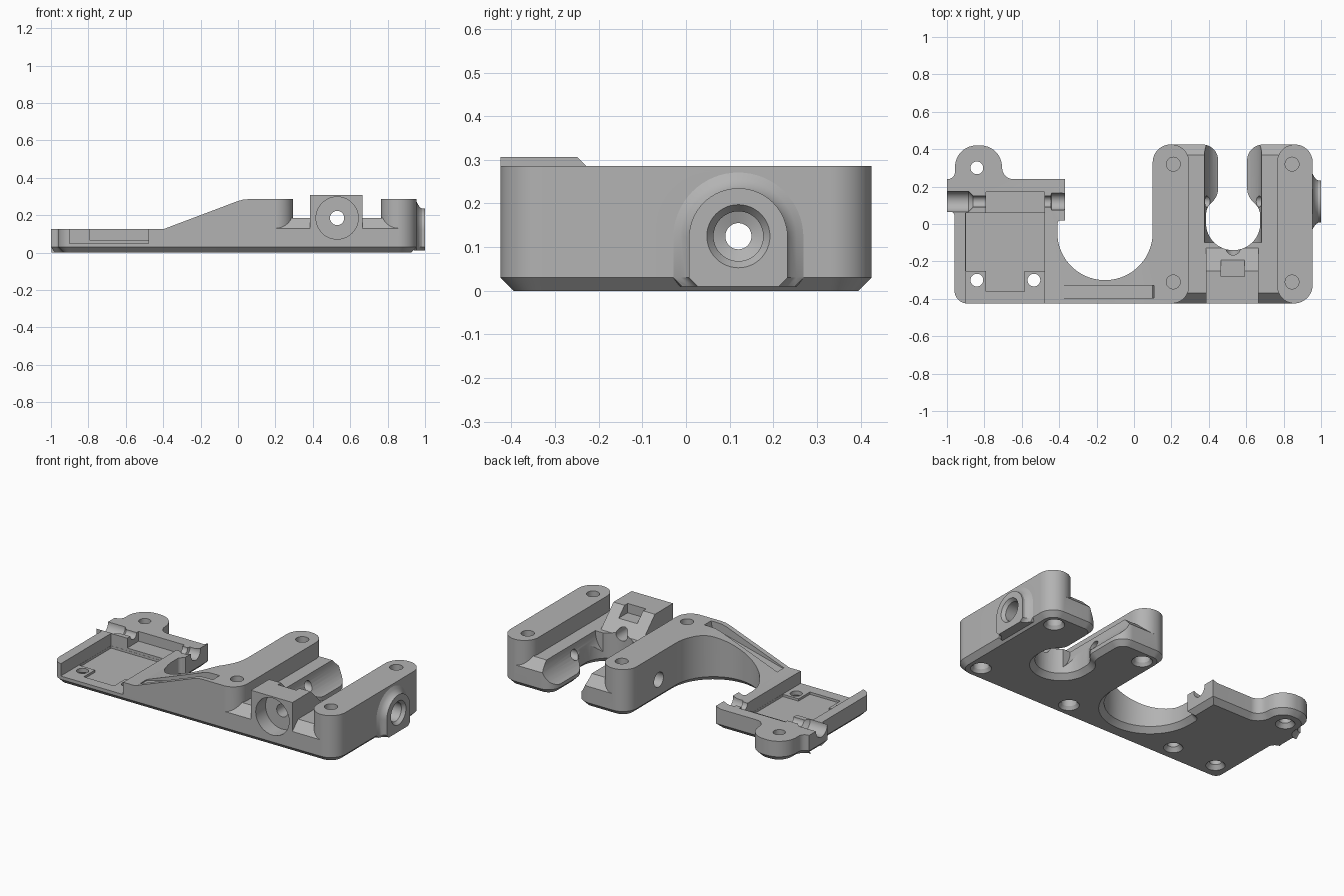
import bpy, bmesh, math
from mathutils import Vector, Matrix

cube = bpy.data.objects.get("Cube")
if cube:
    bpy.data.objects.remove(cube)

FRONT, BACK, AXLE_Y, AXLE_Z = -0.425, 0.425, 0.12, 0.125


def rounded(corners):
    """Outline from (x, y, radius) corners, each replaced by a tangent arc."""
    out = []
    for i, (x, y, r) in enumerate(corners):
        p = Vector((x, y))
        d1 = (p - Vector(corners[i - 1][:2])).normalized()
        d2 = (Vector(corners[(i + 1) % len(corners)][:2]) - p).normalized()
        turn = math.atan2(d1.x * d2.y - d1.y * d2.x, d1.dot(d2))
        if r == 0:
            arc = [p]
        else:
            side = math.copysign(1, turn)
            start = p - d1 * r * math.tan(abs(turn) / 2)
            centre = start + Vector((-d1.y, d1.x)) * r * side
            n = max(3, math.ceil(abs(turn) / math.radians(6)))
            arc = [centre + Matrix.Rotation(turn * k / n, 2) @ (start - centre) for k in range(n + 1)]
        for q in arc:
            if not out or (q - out[-1]).length > 0.002:
                out.append(q)
    return out


def inset(pts, d):
    out = []
    for i, p in enumerate(pts):
        a, b = (p - pts[i - 1]).normalized(), (pts[(i + 1) % len(pts)] - p).normalized()
        n1, n2 = Vector((-a.y, a.x)), Vector((-b.y, b.x))
        out.append(p + (n1 + n2) / (1 + n1.dot(n2)) * d)
    return out


def loft(name, layers, axis):
    """Solid through (position, outline) layers stacked along an axis."""
    place = {"x": lambda u, v, w: (w, u, v), "y": lambda u, v, w: (u, w, v),
             "z": lambda u, v, w: (u, v, w)}[axis]
    bm = bmesh.new()
    rings = [[bm.verts.new(place(p[0], p[1], w)) for p in pts] for w, pts in layers]
    for lo, hi in zip(rings, rings[1:]):
        for i in range(len(lo)):
            bm.faces.new((lo[i - 1], lo[i], hi[i], hi[i - 1]))
    bm.faces.new(rings[0])
    bm.faces.new(rings[-1])
    bmesh.ops.recalc_face_normals(bm, faces=bm.faces)
    mesh = bpy.data.meshes.new(name)
    bm.to_mesh(mesh)
    bm.free()
    ob = bpy.data.objects.new(name, mesh)
    bpy.context.scene.collection.objects.link(ob)
    return ob


def prism(pts, axis, a, b):
    return loft("cutter", [(a, pts), (b, pts)], axis)


def box(x, y, z):
    return prism([(x[0], y[0]), (x[1], y[0]), (x[1], y[1]), (x[0], y[1])], "z", *z)


def rod(axis, u, v, steps):
    """Turned cutter from (position, radius) steps around an axis."""
    ring = [(math.cos(k * math.tau / 48), math.sin(k * math.tau / 48)) for k in range(48)]
    return loft("cutter", [(w, [(u + r * c, v + r * s) for c, s in ring]) for w, r in steps], axis)


def combine(target, tool, operation="DIFFERENCE"):
    tool.hide_render = True
    mod = target.modifiers.new("combine", "BOOLEAN")
    mod.operation, mod.solver, mod.object = operation, "EXACT", tool
    bpy.context.view_layer.update()
    graph = bpy.context.evaluated_depsgraph_get()
    mesh = bpy.data.meshes.new_from_object(target.evaluated_get(graph))
    target.modifiers.clear()
    target.data = mesh
    bpy.data.objects.remove(tool)


# Bracket body: one outline with a chamfered lower edge
outline = rounded([
    (-0.96, FRONT, 0.07), (0.955, FRONT, 0.1), (0.955, BACK, 0.095),
    (0.605, BACK, 0.085), (0.605, 0.15, 0.1), (0.675, 0.08, 0.09),
    (0.675, -0.14, 0.144), (0.385, -0.14, 0.144), (0.385, 0.085, 0.09),
    (0.45, 0.15, 0.1), (0.45, BACK, 0.085), (0.10, BACK, 0.095),
    (0.10, -0.30, 0.254), (-0.41, -0.30, 0.254), (-0.41, 0.02, 0.02),
    (-0.37, 0.02, 0), (-0.37, 0.24, 0), (-0.70, 0.24, 0.06),
    (-0.715, 0.42, 0.115), (-0.957, 0.42, 0.115), (-0.957, 0.24, 0.04),
    (-1, 0.24, 0), (-1, 0.065, 0), (-0.96, 0.065, 0.02)])
body = loft("mounting_bracket", [(0, inset(outline, 0.03)), (0.03, outline), (0.307, outline)], "z")

# Low plate, ramp and arm tops
combine(body, prism([(-1.2, 0.125), (-0.40, 0.125), (0.0, 0.276), (0.03, 0.284), (0.06, 0.286),
                     (0.34, 0.286), (0.34, 0.5), (-1.2, 0.5)], "y", -0.7, 0.7))
combine(body, box((0.71, 1.2), (-0.7, 0.7), (0.286, 0.5)))

# Space around the arms, leaving the bevelled ledges and the clamp block
channel = prism(rounded([
    (0.2, -0.6, 0), (0.2, FRONT, 0), (0.295, FRONT, 0.095), (0.295, BACK, 0.095),
    (0.2, BACK, 0), (0.2, 0.6, 0), (0.86, 0.6, 0), (0.86, BACK, 0),
    (0.765, BACK, 0.095), (0.765, FRONT, 0.095), (0.86, FRONT, 0), (0.86, -0.6, 0)]), "z", 0.05, 0.5)
combine(channel, prism([(-0.7, 0), (-0.7, 0.13), (FRONT, 0.13), (-0.37, 0.185), (0.37, 0.185),
                        (BACK, 0.13), (0.7, 0.13), (0.7, 0)], "x", 0, 1))
combine(channel, prism([(-0.7, 0.01), (-0.7, 0.6), (-0.25, 0.6), (-0.25, 0.307), (-0.10, 0.157),
                        (-0.10, 0.01)], "x", 0.385, 0.665))
combine(body, channel)

# Clamp block: shaft clearance, front counterbore and nut notch
combine(body, rod("y", 0.53, 0.185, [(-0.10, 0.153), (0.7, 0.153)]))
combine(body, rod("y", 0.53, 0.185, [(-0.6, 0.113), (-0.33, 0.113)]))
combine(body, rod("y", 0.53, 0.185, [(-0.4, 0.038), (0, 0.038)]))
combine(body, box((0.465, 0.59), (-0.28, -0.15), (0.25, 0.5)))

# Side boss with a flared root
def arch(grow):
    r = 0.113 + grow
    top = [(AXLE_Y + r * math.cos(k * math.pi / 32), 0.122 + r * math.sin(k * math.pi / 32))
           for k in range(33)]
    return top + [(AXLE_Y - r, 0.03), (AXLE_Y - r + 0.02, 0.01), (AXLE_Y + r - 0.02, 0.01), (AXLE_Y + r, 0.03)]

combine(body, loft("boss", [(0.94, arch(0.04)), (0.955, arch(0.036)), (0.963, arch(0.02)),
                            (0.973, arch(0.007)), (0.985, arch(0)), (1.0, arch(0))], "x"), "UNION")

# Cross bore through the arms and the half channels in the plate
for steps in (
        [(0.05, 0.045), (0.19, 0.045), (0.2, 0.03), (0.9, 0.03), (0.91, 0.057), (0.98, 0.057), (1.01, 0.08)],
        [(-1.1, 0.055), (-0.885, 0.055), (-0.86, 0.03), (-0.75, 0.03)],
        [(-0.52, 0.03), (-0.445, 0.03), (-0.44, 0.045), (-0.3, 0.045)]):
    combine(body, rod("x", AXLE_Y, AXLE_Z, steps))

# Tray, its sunken floor and the rear pocket
combine(body, box((-0.9, -0.478), (-0.6, 0.06), (0.05, 0.5)))
combine(body, prism([(-0.79, -0.36), (-0.585, -0.36), (-0.585, -0.25), (-0.479, -0.25), (-0.479, 0.059),
                     (-0.899, 0.059), (-0.899, -0.25), (-0.79, -0.25)], "z", 0.036, 0.2))
combine(body, box((-0.79, -0.479), (0.03, 0.17), (0.065, 0.5)))

# Groove in the ramp
combine(body, prism([(-0.385, 0.124), (0.10, 0.25), (0.13, 0.4), (-0.385, 0.4)], "y", -0.395, -0.33))

# Screw holes: blind in the arms, through in the plate
for x in (0.21, 0.845):
    for y in (-0.31, 0.32):
        combine(body, rod("z", x, y, [(0.2, 0.037), (0.5, 0.037)]))
        combine(body, rod("z", x, y, [(-0.01, 0.065), (0.02, 0.045), (0.1, 0.045)]))
for x, y in ((-0.84, 0.30), (-0.84, -0.30), (-0.535, -0.30)):
    combine(body, rod("z", x, y, [(-0.01, 0.062), (0.025, 0.034), (0.4, 0.034)]))

# Grey plastic
grey = bpy.data.materials.new("grey_plastic")
grey.use_nodes = True
colour = (0.45, 0.45, 0.45, 1)
grey.diffuse_color = colour
grey.node_tree.nodes["Principled BSDF"].inputs["Base Color"].default_value = colour
body.data.materials.clear()
body.data.materials.append(grey)
for face in body.data.polygons:
    face.material_index = 0

bpy.ops.object.select_all(action="DESELECT")
body.select_set(True)
bpy.context.view_layer.objects.active = body
bpy.ops.object.shade_smooth_by_angle(angle=math.radians(25))
